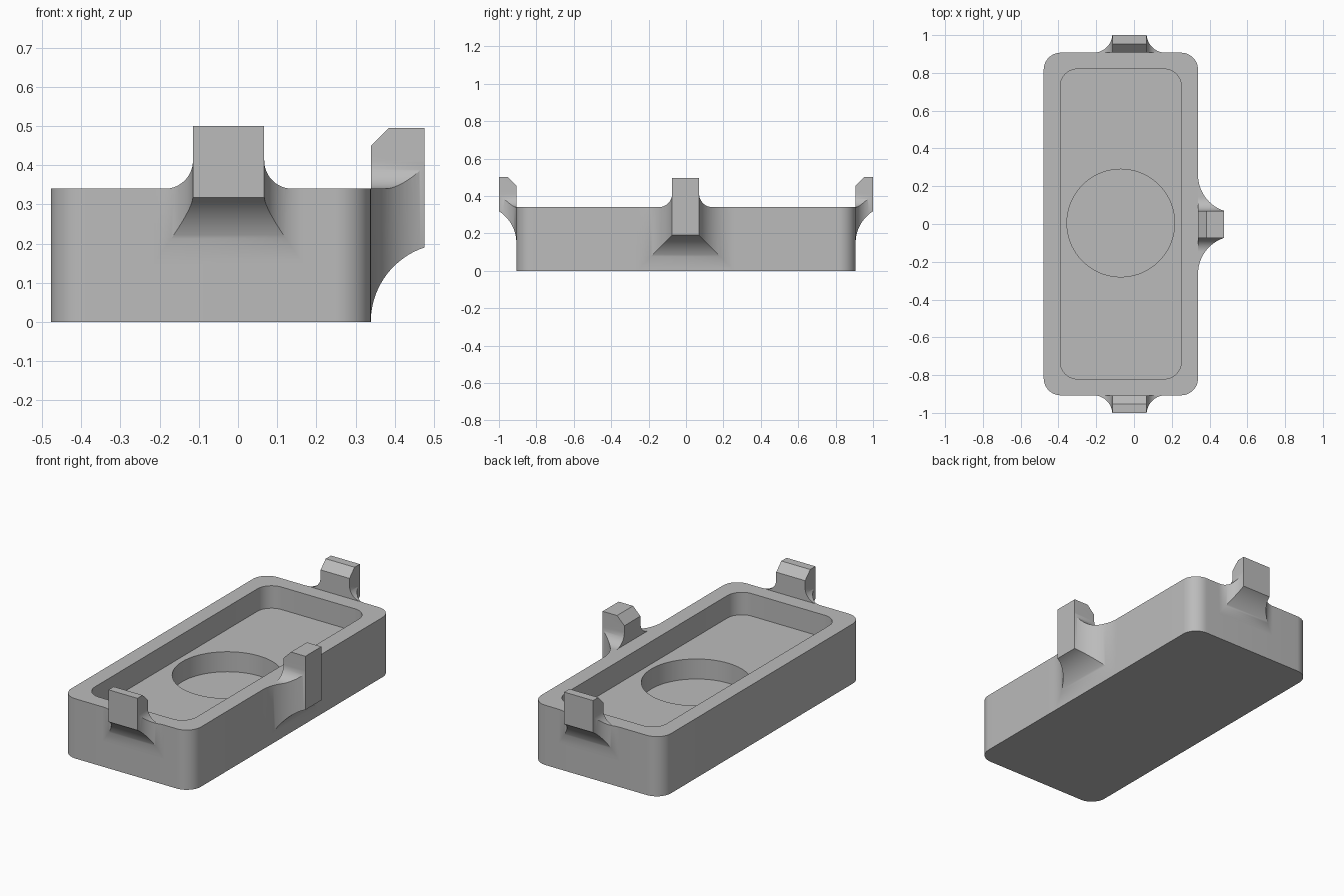
import bpy, bmesh, math
from mathutils import Matrix

cube = bpy.data.objects.get("Cube")
if cube:
    bpy.data.objects.remove(cube, do_unlink=True)

grey = bpy.data.materials.new("plain grey")
grey.use_nodes = True
grey.diffuse_color = (0.5, 0.5, 0.5, 1)
grey.node_tree.nodes["Principled BSDF"].inputs["Base Color"].default_value = (0.5, 0.5, 0.5, 1)


def prism(name, points, low, high, axes):
    """Extrude a 2D profile from low to high; axes maps (a, b, c) to xyz."""
    bm = bmesh.new()
    place = lambda a, b, c: bm.verts.new(axes(a, b, c))
    bottom = [place(a, b, low) for a, b in points]
    top = [place(a, b, high) for a, b in points]
    bm.faces.new(bottom[::-1])
    bm.faces.new(top)
    for i in range(len(points)):
        j = (i + 1) % len(points)
        bm.faces.new((bottom[i], bottom[j], top[j], top[i]))
    bmesh.ops.recalc_face_normals(bm, faces=bm.faces)
    mesh = bpy.data.meshes.new(name)
    bm.to_mesh(mesh)
    bm.free()
    mesh.materials.append(grey)
    obj = bpy.data.objects.new(name, mesh)
    bpy.context.collection.objects.link(obj)
    return obj


def activate(obj):
    bpy.ops.object.select_all(action='DESELECT')
    obj.select_set(True)
    bpy.context.view_layer.objects.active = obj


def cut(obj, tool, operation):
    activate(obj)
    mod = obj.modifiers.new("cut", 'BOOLEAN')
    mod.operation, mod.object, mod.solver = operation, tool, 'EXACT'
    bpy.ops.object.modifier_apply(modifier=mod.name)
    bpy.data.objects.remove(tool, do_unlink=True)


def smooth(obj):
    activate(obj)
    bpy.ops.object.shade_smooth_by_angle(angle=math.radians(30))


def rounded_rect(x0, x1, y0, y1, r, steps=12):
    corners = [(x1 - r, y1 - r), (x0 + r, y1 - r), (x0 + r, y0 + r), (x1 - r, y0 + r)]
    return [(cx + r * math.cos(math.pi / 2 * (q + i / steps)),
             cy + r * math.sin(math.pi / 2 * (q + i / steps)))
            for q, (cx, cy) in enumerate(corners) for i in range(steps + 1)]


def mirrored(half):
    return half + [(-u, v) for u, v in reversed(half)]


upright = lambda a, b, c: (a, b, c)

# Tray body with rectangular pocket and round recess
WALL_H = 0.34
body = prism("tray_body", rounded_rect(-0.478, 0.339, -0.907, 0.907, 0.09), 0, WALL_H, upright)
cut(body, prism("pocket", rounded_rect(-0.39, 0.25, -0.82, 0.82, 0.09), 0.212, 0.6, upright), 'DIFFERENCE')
circle = [(-0.07 + 0.285 * math.cos(t * math.pi / 36), 0.005 + 0.285 * math.sin(t * math.pi / 36))
          for t in range(72)]
cut(body, prism("recess", circle, 0.098, 0.6, upright), 'DIFFERENCE')
smooth(body)


def tab(name, w, depth, top, under_z, flare, x, y, turn):
    """Clip tab: the overlap of its plan, side and front profiles."""
    n, under, fillet, bevel = 20, 0.2, 0.072, 0.046
    arc = lambda r, d: math.sqrt(max(0, r * r - (r - d) ** 2))
    ds = [depth * (1 - math.cos(math.pi / 2 * i / n)) for i in range(n + 1)]
    # Plan profile, flaring into the wall
    plan = mirrored([(w + arc(flare, depth) - arc(flare, d), d) for d in ds] + [(w, depth + 0.02)])
    obj = prism(name, plan, -0.1, 0.7, lambda a, b, c: (a, -b, c))
    # Side profile, with a curved underside and bevelled inner top
    z0 = under_z - arc(under, depth)
    side = [(-0.02, z0)] + [(d, z0 + arc(under, d)) for d in ds]
    side += [(depth, top), (bevel, top), (-0.02, top - bevel - 0.02)]
    cut(obj, prism("side", side, -0.5, 0.5, lambda a, b, c: (c, -a, b)), 'INTERSECT')
    # Front profile, with fillets rising from the rim
    front = [(0.4, -0.2), (0.4, WALL_H)]
    for i in range(n + 1):
        t = math.pi / 2 * i / n
        front.append((w + fillet * (1 - math.sin(t)), WALL_H + fillet * (1 - math.cos(t))))
    front.append((w, 0.8))
    cut(obj, prism("front", mirrored(front), -0.1, 0.3, lambda a, b, c: (a, -c, b)), 'INTERSECT')
    obj.data.transform(Matrix.Translation((x, y, 0)) @ Matrix.Rotation(math.radians(turn), 4, 'Z'))
    smooth(obj)


tab("front_tab", 0.091, 0.093, 0.5, 0.318, 0.1, -0.024, -0.907, 0)
tab("back_tab", 0.091, 0.093, 0.5, 0.318, 0.1, -0.024, 0.907, 180)
tab("left_tab", 0.072, 0.137, 0.495, 0.19, 0.2, 0.339, -0.002, 90)
